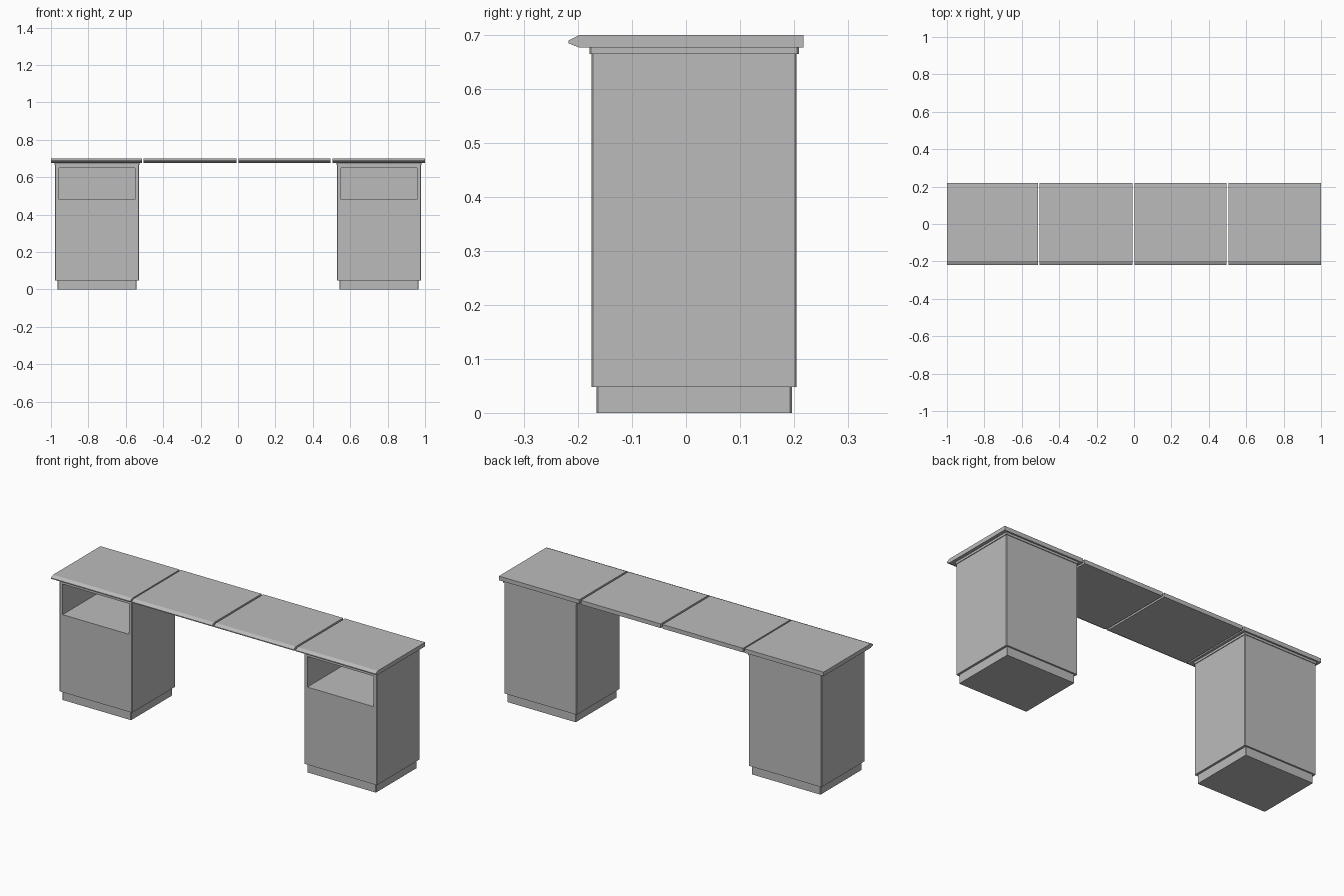
import bpy, bmesh

cube = bpy.data.objects.get("Cube")
if cube:
    bpy.data.objects.remove(cube, do_unlink=True)

grey = bpy.data.materials.new("plain grey")
grey.use_nodes = True
colour = (0.5, 0.5, 0.5, 1)
grey.diffuse_color = colour
grey.node_tree.nodes["Principled BSDF"].inputs["Base Color"].default_value = colour


def finish(bm, name):
    bmesh.ops.recalc_face_normals(bm, faces=bm.faces)
    mesh = bpy.data.meshes.new(name)
    bm.to_mesh(mesh)
    bm.free()
    mesh.materials.append(grey)
    obj = bpy.data.objects.new(name, mesh)
    bpy.context.collection.objects.link(obj)
    return obj


def block(name, x, y, z, chamfer=0.0, niche=None):
    """Box from ranges, with chamfered upright edges and an optional front niche."""
    bm = bmesh.new()
    bmesh.ops.create_cube(bm, size=1)
    for v in bm.verts:
        for i, (low, high) in enumerate((x, y, z)):
            v.co[i] = high if v.co[i] > 0 else low
    if chamfer:
        uprights = [e for e in bm.edges
                    if abs(e.verts[0].co.z - e.verts[1].co.z) > 1e-4]
        bmesh.ops.bevel(bm, geom=uprights, offset=chamfer, segments=1, affect='EDGES')
    if niche:
        nx, nz, depth = niche
        bm.normal_update()
        front = min(bm.faces, key=lambda f: f.calc_center_median().y)
        # Inset the front face, fit it to the opening and push it inwards
        bmesh.ops.inset_region(bm, faces=[front], thickness=0.01)
        cx, cz = sum(x) / 2, sum(z) / 2
        for v in front.verts:
            v.co.x = nx[1] if v.co.x > cx else nx[0]
            v.co.z = nz[1] if v.co.z > cz else nz[0]
        result = bmesh.ops.extrude_discrete_faces(bm, faces=[front])
        for v in result["faces"][0].verts:
            v.co.y += depth
    return finish(bm, name)


def worktop(name, x0, x1):
    """Slab with a nosed front edge, swept along x."""
    profile = [(0.218, 0.677), (0.218, 0.7), (-0.198, 0.7), (-0.218, 0.69),
               (-0.218, 0.685), (-0.198, 0.677)]
    bm = bmesh.new()
    face = bm.faces.new([bm.verts.new((x0, y, z)) for y, z in profile])
    swept = bmesh.ops.extrude_face_region(bm, geom=[face], use_keep_orig=True)
    for item in swept["geom"]:
        if isinstance(item, bmesh.types.BMVert):
            item.co.x = x1
    return finish(bm, name)


# Four worktop sections with narrow gaps
for name, x0, x1 in (("right_worktop", -1, -0.512),
                     ("middle_right_worktop", -0.504, -0.008),
                     ("middle_left_worktop", 0.003, 0.495),
                     ("left_worktop", 0.506, 1)):
    worktop(name, x0, x1)

# Two pedestal cabinets
for side, cx in (("right", -0.754), ("left", 0.754)):
    def span(half):
        return cx - half, cx + half

    block(side + "_plinth", span(0.212), (-0.166, 0.196), (0, 0.05), 0.003)
    block(side + "_cabinet", span(0.224), (-0.175, 0.205), (0.048, 0.665), 0.003,
          (span(0.204), (0.48, 0.65), 0.36))
    block(side + "_cabinet_cap", span(0.228), (-0.179, 0.209), (0.665, 0.677), 0.003)
